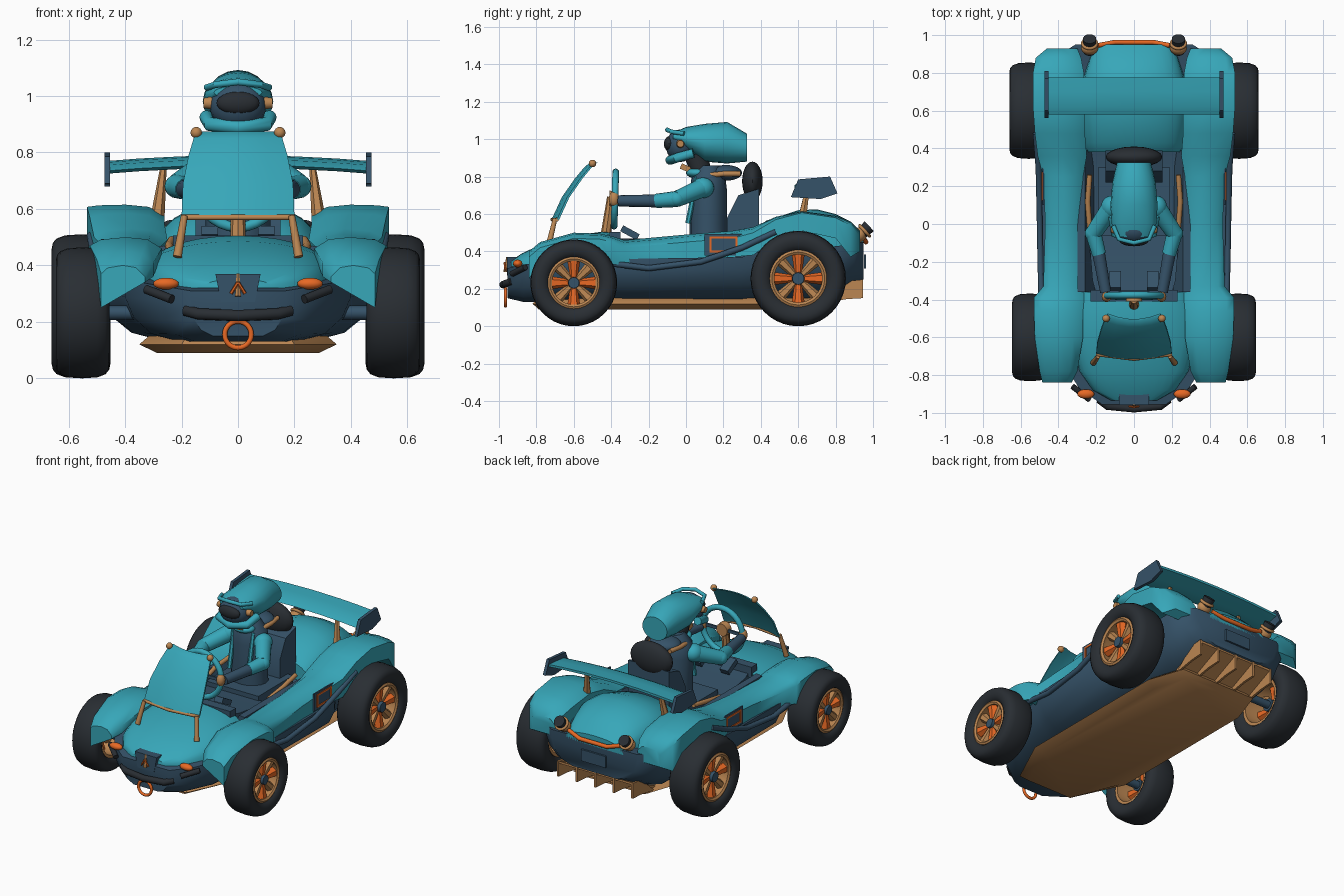
import bpy, bmesh, math
from mathutils import Vector, Matrix

if "Cube" in bpy.data.objects:
    bpy.data.objects.remove(bpy.data.objects["Cube"])

def mat(name, c):
    m = bpy.data.materials.new(name)
    m.diffuse_color = (*c, 1)
    m.use_nodes = True
    m.node_tree.nodes["Principled BSDF"].inputs["Base Color"].default_value = m.diffuse_color
    return m

TEAL = mat("teal paint", (0.038, 0.385, 0.485))
NAVY = mat("navy", (0.036, 0.085, 0.14))
DARK = mat("dark rubber", (0.022, 0.027, 0.033))
TAN = mat("tan metal", (0.50, 0.24, 0.085))
ORANGE = mat("orange", (0.80, 0.14, 0.018))

def add(name, bm, m):
    bmesh.ops.recalc_face_normals(bm, faces=bm.faces)
    me = bpy.data.meshes.new(name)
    bm.to_mesh(me)
    bm.free()
    me.materials.append(m)
    ob = bpy.data.objects.new(name, me)
    bpy.context.collection.objects.link(ob)
    return ob

def loft(name, rings, m, loop=False):
    """Skin closed rings of equal length; cap the ends or join last to first."""
    bm = bmesh.new()
    vs = [[bm.verts.new(p) for p in r] for r in rings]
    n = len(vs[0])
    for a, b in zip(vs, vs[1:] + vs[:1] if loop else vs[1:]):
        for i in range(n):
            bm.faces.new((a[i], a[(i + 1) % n], b[(i + 1) % n], b[i]))
    if not loop:
        bm.faces.new(vs[0])
        bm.faces.new(vs[-1])
    return add(name, bm, m)

def box(name, loc, size, m, rx=0.0):
    bm = bmesh.new()
    M = Matrix.Translation(loc) @ Matrix.Rotation(rx, 4, 'X') @ Matrix.Diagonal((*size, 1))
    bmesh.ops.create_cube(bm, size=1, matrix=M)
    return add(name, bm, m)

def ball(name, loc, radii, m):
    bm = bmesh.new()
    M = Matrix.Translation(loc) @ Matrix.Diagonal((*radii, 1))
    bmesh.ops.create_uvsphere(bm, u_segments=20, v_segments=12, radius=1, matrix=M)
    return add(name, bm, m)

def rod(name, a, b, r1, r2, m, seg=14):
    a, b = Vector(a), Vector(b)
    bm = bmesh.new()
    M = Matrix.Translation((a + b) / 2) @ (b - a).to_track_quat('Z', 'Y').to_matrix().to_4x4()
    bmesh.ops.create_cone(bm, cap_ends=True, segments=seg, radius1=r1, radius2=r2,
                          depth=(b - a).length, matrix=M)
    return add(name, bm, m)

def tube(name, pts, r, m, closed=False):
    cu = bpy.data.curves.new(name, 'CURVE')
    cu.dimensions = '3D'
    cu.bevel_depth, cu.bevel_resolution, cu.use_fill_caps = r, 4, True
    s = cu.splines.new('POLY')
    s.points.add(len(pts) - 1)
    for p, q in zip(s.points, pts):
        p.co = (*q, 1)
    s.use_cyclic_u = closed
    cu.materials.append(m)
    bpy.context.collection.objects.link(bpy.data.objects.new(name, cu))

def circle(c, r, n=28, tilt=0.0):
    M = Matrix.Rotation(tilt, 3, 'X')
    return [Vector(c) + M @ Vector((r * math.cos(t), 0, r * math.sin(t)))
            for t in (2 * math.pi * i / n for i in range(n))]

def lathe(name, cx, cy, cz, prof, m, n=40):
    """Spin a closed (x, radius) profile around an x-directed axle."""
    loft(name, [[(cx + x, cy + r * math.cos(2 * math.pi * i / n), cz + r * math.sin(2 * math.pi * i / n))
                 for i in range(n)] for x, r in prof], m, True)

def dome(y, hw, zb, zt, n=14):
    return [(hw * math.cos(math.pi * i / n), y, zb + (zt - zb) * math.sin(math.pi * i / n) ** 0.7)
            for i in range(n + 1)]

# lower hull
HALF = [(0.52, 0), (0.77, 0.13), (0.92, 0.38), (1, 0.72), (1, 1)]
loft("lower_hull", [[(s * fx * hw, y, zb + fz * (zt - zb))
      for s, h in ((1, HALF), (-1, HALF[::-1])) for fx, fz in h] for y, hw, zb, zt in [
    (-.955, .17, .15, .31), (-.87, .29, .13, .33), (-.7, .40, .13, .35), (-.4, .43, .13, .36),
    (-.3, .48, .13, .36), (.3, .49, .13, .37), (.4, .43, .13, .40), (.72, .43, .14, .42),
    (.82, .42, .18, .43), (.9, .39, .23, .45), (.95, .31, .25, .45)]], NAVY)

# hood and rear deck
loft("hood", [dome(*r) for r in [
    (-.935, .12, .32, .35), (-.88, .22, .32, .388), (-.78, .29, .33, .435), (-.6, .34, .34, .485),
    (-.45, .33, .34, .505), (-.36, .30, .35, .50)]], TEAL)
loft("rear_deck", [dome(*r) for r in [
    (.38, .25, .38, .52), (.43, .27, .40, .565), (.6, .29, .42, .62), (.7, .29, .42, .625),
    (.8, .26, .42, .60), (.88, .235, .42, .56), (.95, .21, .42, .49)]], TEAL)

# floor plate with a pointed edge
OUT = [(.2, -.82), (.35, -.5), (.35, .55), (.27, .78)]
loft("floor_plate", [[(x * k, y * k2, z) for x, y in OUT + [(-x, y) for x, y in OUT[::-1]]]
     for k, k2, z in ((.82, .96, .09), (1, 1, .12), (.9, .97, .15))], TAN)

# y, inner x, outer x, inner bottom, outer bottom, top, drop of the outer edge
POD = [(-.84, .33, .485, .34, .25, .40, .03), (-.78, .30, .50, .36, .36, .45, .03),
       (-.6, .27, .525, .44, .44, .50, .03), (-.46, .27, .53, .41, .41, .495, .03),
       (-.39, .26, .53, .33, .33, .48, .03), (-.33, .25, .48, .33, .33, .46, .04),
       (0, .28, .47, .36, .36, .49, .04), (.25, .27, .48, .37, .37, .51, .04),
       (.36, .25, .51, .38, .38, .53, .03), (.48, .26, .525, .47, .47, .585, .015),
       (.62, .26, .535, .51, .51, .615, .008), (.8, .265, .535, .47, .47, .59, .01),
       (.88, .28, .52, .37, .37, .56, .02), (.93, .30, .46, .40, .40, .51, .03)]

def pod_ring(s, y, xi, xo, zi, zo, zt, d):
    w = xo - xi
    return [(s * x, y, z) for x, z in ((xi, zi), (xi, zt - .04), (xi + .2 * w, zt - .008), (xi + .5 * w, zt),
            (xi + .85 * w, zt - .3 * d), (xo, zt - d), (xo, zo))]

TYRE = [(-.65, .57), (-.85, .62), (-.96, .70), (-1, .80), (-.96, .88), (-.84, .94), (-.55, .985), (0, 1),
        (.55, .985), (.84, .94), (.96, .88), (1, .80), (.96, .70), (.85, .62), (.65, .57)]
RIM = [(-.78, .92), (-.8, 1.05), (.8, 1.05), (.86, .97), (.78, .88), (.55, .92)]

for s, side in ((1, "right"), (-1, "left")):
    # fenders joined by the side pod
    loft(side + "_fender_pod", [pod_ring(s, *r) for r in POD], TEAL)
    loft(side + "_cockpit_wall", [[(s * .30, y, .34), (s * .30, y, .465), (s * .26, y, .47), (s * .20, y, .34)]
         for y in (-.36, .39)], NAVY)
    tube(side + "_cockpit_trim", [(s * .235, -.02, .44), (s * .245, .12, .47), (s * .235, .26, .49)], .014, TAN)
    tube(side + "_side_bar", [(s * .49, -.4, .335), (s * .495, -.2, .31), (s * .50, .08, .345),
                              (s * .505, .3, .42), (s * .52, .48, .505)], .016, NAVY)
    # side plate with a plain orange border
    box(side + "_side_plate", (s * .480, .2, .435), (.009, .2, .115), NAVY)
    for d in (-1, 1):
        box(side + "_plate_border", (s * .486, .2 + d * .07, .437), (.006, .011, .085), ORANGE)
        box(side + "_plate_border", (s * .486, .2, .437 + d * .037), (.006, .15, .011), ORANGE)
    # wheels, open through the rim
    for end, y, r, x0, x1 in (("front", -.6, .232, .455, .645), ("rear", .6, .255, .452, .66)):
        c, h, k = (x0 + x1) / 2, (x1 - x0) / 2, r * .57
        nm = f"{end}_{side}_"
        lathe(nm + "tyre", s * c, y, r, [(s * h * a, r * b) for a, b in TYRE], DARK)
        lathe(nm + "rim", s * c, y, r, [(s * h * a, k * b) for a, b in RIM], TAN)
        for i in range(8):
            t = math.pi * i / 4
            d = Vector((0, math.cos(t), math.sin(t)))
            p = Vector((s * (c + h * .4), y, r))
            if i % 2:
                rod(nm + "spoke", p + d * k * .2, p + d * k * .93, .018, .03, TAN, 6)
            else:
                rod(nm + "spoke", p + d * k * .2, p + d * k * .97, .02, .036, ORANGE, 6)
        rod(nm + "hub", (s * (c - h * .2), y, r), (s * (c + h * .75), y, r), k * .28, k * .22, NAVY)
        rod(nm + "axle", (s * .3, y, r), (s * c, y, r), .025, .025, NAVY)
    # front lamps and corner bumpers
    ball(side + "_front_lamp", (s * .255, -.9, .335), (.045, .025, .021), ORANGE)
    rod(side + "_corner_bumper", (s * .235, -.93, .28), (s * .325, -.86, .315), .016, .016, DARK)
    # windscreen posts
    rod(side + "_screen_post", (s * .215, -.735, .43), (s * .19, -.70, .575), .016, .012, TAN)
    ball(side + "_screen_knob", (s * .148, -.5, .87), (.02, .02, .02), TAN)
    # exhausts
    ball(side + "_exhaust_base", (s * .235, .93, .49), (.045, .035, .04), TAN)
    rod(side + "_exhaust_pipe", (s * .235, .91, .47), (s * .235, .98, .535), .03, .036, DARK)
    tube(side + "_exhaust_ring", circle((s * .235, .955, .51), .037, 20, .75), .009, TAN, True)
    # wing struts and end plates
    rod(side + "_wing_strut", (s * .285, .62, .57), (s * .265, .65, .74), .025, .012, TAN, 6)
    loft(side + "_wing_end_plate", [[(s * x, y, z) for y, z in
         ((.56, .69), (.60, .785), (.77, .80), (.81, .71), (.72, .68))] for x in (.453, .473)], NAVY)
    # driver limbs
    box(side + "_boot", (s * .1, -.30, .50), (.06, .1, .035), NAVY, -.5)
    ball(side + "_shoulder", (s * .12, .09, .74), (.055, .06, .055), TEAL)
    rod(side + "_upper_arm", (s * .12, .09, .74), (s * .215, -.05, .68), .052, .044, TEAL)
    ball(side + "_elbow", (s * .215, -.05, .68), (.045, .045, .042), TEAL)
    rod(side + "_lower_arm", (s * .215, -.05, .68), (s * .185, -.16, .67), .043, .038, TEAL)
    rod(side + "_forearm", (s * .19, -.14, .67), (s * .15, -.36, .67), .035, .03, NAVY)
    ball(side + "_hand", (s * .145, -.385, .68), (.026, .028, .04), TAN)
    rod(side + "_ear_cup", (s * .085, -.03, .975), (s * .122, -.03, .975), .024, .018, TAN)
    rod(side + "_chest_strap", (s * .07, .01, .55), (s * .07, .06, .80), .014, .014, TEAL, 6)
    tube(side + "_collar_rail", [(s * .085, .11, .805), (s * .1, .2, .815), (s * .085, .29, .815)], .014, TAN)

# windscreen
XS = [-1, -.6, -.2, .2, .6, 1]
loft("windscreen", [[(hw * u, y + d + .03 * u * u - .015, z) for d, us in ((0, XS), (.012, XS[::-1])) for u in us]
     for y, z, hw in ((-.705, .57, .20), (-.65, .69, .195), (-.58, .79, .175), (-.53, .85, .157), (-.50, .875, .14))], TEAL)
tube("screen_rail", [(-.2, -.69, .57), (0, -.715, .57), (.2, -.69, .57)], .01, TAN)

# nose details
tube("front_bumper", [(-.185, -.93, .24), (-.14, -.965, .228), (0, -.978, .222), (.14, -.965, .228),
                      (.185, -.93, .24)], .02, DARK)
tube("tow_ring", circle((0, -.965, .155), .047), .009, ORANGE, True)
loft("nose_grille", [[(-.08, y, .37), (.08, y, .37), (.06, y, .27), (-.06, y, .27)] for y in (-.9, -.957)], NAVY)
rod("nose_ornament", (0, -.965, .29), (0, -.955, .37), .012, .006, TAN, 6)
for s in (1, -1):
    rod("ornament_fin", (0, -.97, .34), (s * .025, -.965, .30), .006, .006, ORANGE, 6)

# tail details
tube("tail_lamp_strip", [(-.19, .945, .475), (-.1, .962, .45), (.1, .962, .45), (.19, .945, .475)], .013, ORANGE)
box("tail_plate", (0, .957, .345), (.18, .012, .075), NAVY)
loft("diffuser_ramp", [[(x, y, z) for y, z in ((.70, .125), (.94, .235), (.94, .25), (.70, .14))]
     for x in (-.27, .27)], TAN)
for i in range(5):
    loft("diffuser_fin", [[(-.27 + .135 * i + d, y, z) for y, z in ((.72, .12), (.86, .145), (.945, .15), (.945, .25), (.86, .24))]
         for d in (-.007, .007)], TAN)

# rear wing, slightly raised in the middle
loft("rear_wing", [[(x, y, z + .02 * (1 - (x / .46) ** 2)) for y, z in
     ((.58, .735), (.62, .755), (.70, .765), (.775, .77), (.775, .755), (.68, .735), (.61, .725))]
     for x in (-.46, -.35, -.2, 0, .2, .35, .46)], TEAL)

# seat, footwell cover and steering
box("seat_base", (0, .12, .41), (.38, .36, .1), NAVY)
loft("footwell_cover", [[(-w, y, z), (w, y, z), (w, y, .35), (-w, y, .35)] for y, w, z in
     ((-.37, .2, .46), (-.3, .22, .45), (-.05, .24, .43))], NAVY)
loft("seat_back", [[(w, y, z) for y, z in ((.22, .42), (.22, .58), (.28, .70), (.39, .735), (.39, .42))]
     for w in (-.15, .15)], NAVY)
ball("headrest", (0, .355, .775), (.15, .055, .105), DARK)
box("dashboard", (0, -.38, .47), (.46, .06, .07), NAVY)
tube("steering_wheel", circle((0, -.38, .68), .145, 28, -.03), .018, TEAL, True)
rod("steering_hub", (0, -.41, .68), (0, -.37, .68), .045, .04, TAN)
rod("steering_column", (0, -.43, .48), (0, -.40, .69), .028, .022, TAN, 8)
box("steering_spoke", (0, -.385, .68), (.27, .012, .02), NAVY)

# driver torso and neck
loft("torso", [[(hw * math.cos(t), .12 + d * math.sin(t), z) for t in (math.pi * i / 8 for i in range(16))]
     for hw, d, z in ((.12, .10, .42), (.115, .10, .55), (.125, .10, .72), (.115, .09, .80), (.06, .06, .86))], NAVY)
ball("neck_pad", (0, .215, .82), (.10, .085, .042), NAVY)
rod("neck", (0, .09, .8), (0, .05, .92), .055, .06, DARK)
ball("neck_scarf", (0, .06, .82), (.075, .06, .03), TEAL)
box("breather", (0, .0, .845), (.06, .06, .03), TAN, -.4)

# helmet, face and goggles
loft("helmet", [[(hw * math.cos(t), y, (a + b) / 2 + (b - a) / 2 * math.sin(t))
     for t in (math.pi * i / 10 for i in range(20))] for y, hw, a, b in
     ((-.07, .085, .99, 1.035), (0, .118, .94, 1.065), (.1, .125, .88, 1.082), (.22, .115, .87, 1.092),
      (.325, .09, .88, 1.03))], TEAL)
ball("face", (0, -.03, .965), (.1, .078, .087), NAVY)
ball("goggles", (0, -.09, .975), (.076, .028, .04), DARK)
tube("chin_guard", [(-.112, .04, .925), (-.1, -.05, .90), (0, -.085, .888), (.1, -.05, .90), (.112, .04, .925)], .025, TEAL)
tube("helmet_brim", [(-.11, -.01, 1.03), (-.08, -.08, 1.04), (0, -.1, 1.05), (.08, -.08, 1.04), (.11, -.01, 1.03)], .012, TEAL)

# turn tubes to meshes, face everything outward, smooth while keeping edges
bpy.ops.object.select_all(action='SELECT')
bpy.context.view_layer.objects.active = bpy.data.objects["hood"]
bpy.ops.object.convert(target='MESH')
for ob in bpy.context.scene.objects:
    bm = bmesh.new()
    bm.from_mesh(ob.data)
    bmesh.ops.remove_doubles(bm, verts=bm.verts, dist=1e-5)
    bmesh.ops.recalc_face_normals(bm, faces=bm.faces)
    bm.to_mesh(ob.data)
    bm.free()
bpy.ops.object.shade_smooth_by_angle(angle=math.radians(44))
